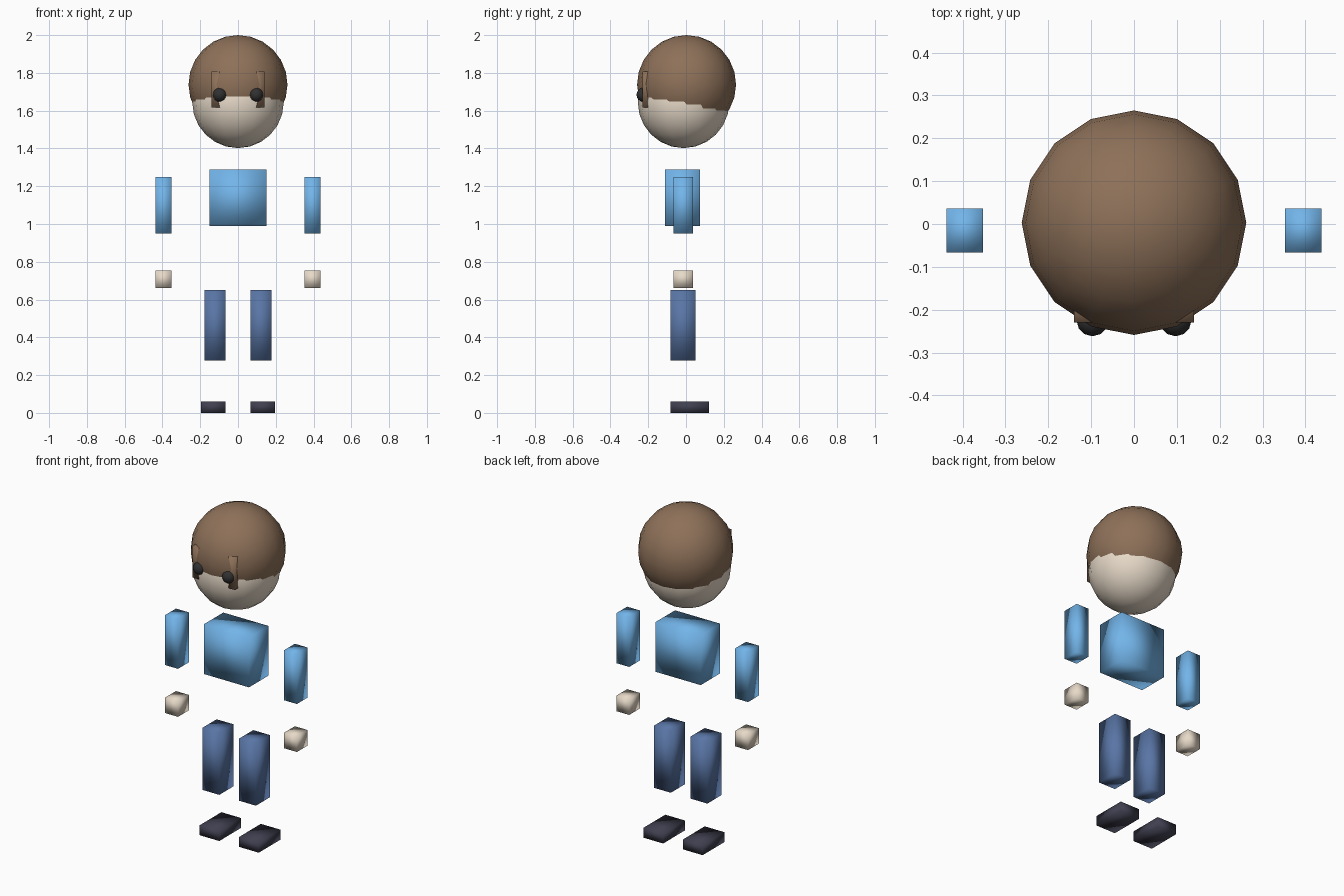
import bpy

if "Cube" in bpy.data.objects:
    bpy.data.objects.remove(bpy.data.objects["Cube"])

def material(name, r, g, b):
    m = bpy.data.materials.new(name)
    m.diffuse_color = (r, g, b, 1)
    m.use_nodes = True
    m.node_tree.nodes["Principled BSDF"].inputs["Base Color"].default_value = m.diffuse_color
    return m

skin = material("skin", 0.80, 0.70, 0.58)
brown = material("hair_brown", 0.27, 0.165, 0.10)
blue = material("shirt_blue", 0.17, 0.46, 0.82)
denim = material("trouser_blue", 0.10, 0.18, 0.38)
dark = material("shoe_dark", 0.05, 0.05, 0.08)
black = material("eye_black", 0.03, 0.03, 0.03)

def finish(name, mat):
    ob = bpy.context.object
    ob.name = name
    ob.data.materials.append(mat)
    bpy.ops.object.shade_smooth()
    return ob

def box(name, mat, x, y, z):
    """Box from (low, high) ranges on each axis."""
    bpy.ops.mesh.primitive_cube_add(size=1, location=[sum(r) / 2 for r in (x, y, z)])
    bpy.context.object.scale = [r[1] - r[0] for r in (x, y, z)]
    bpy.ops.object.transform_apply(location=False, rotation=False, scale=True)
    return finish(name, mat)

def ball(name, mat, radius, loc, seg, rings):
    bpy.ops.mesh.primitive_uv_sphere_add(segments=seg, ring_count=rings, radius=radius, location=loc)
    return finish(name, mat)

# Head and hair: overlapping spheres
ball("head", skin, 0.242, (0, -0.013, 1.644), 16, 12)
ball("hair", brown, 0.262, (0, 0.003, 1.738), 16, 12)

# Torso
box("torso", blue, (-0.15, 0.15), (-0.11, 0.075), (0.99, 1.288))

# Paired parts
for side, s in (("left", -1), ("right", 1)):
    def pair(name, mat, x, y, z):
        box(side + "_" + name, mat, sorted((s * x[0], s * x[1])), y, z)
    ball(side + "_eye", black, 0.037, (s * 0.097, -0.225, 1.684), 12, 8)
    pair("sideburn", brown, (0.06, 0.14), (-0.23, -0.17), (1.617, 1.807))
    pair("arm", blue, (0.352, 0.437), (-0.066, 0.036), (0.95, 1.25))
    pair("hand", skin, (0.352, 0.437), (-0.066, 0.036), (0.662, 0.755))
    pair("leg", denim, (0.066, 0.177), (-0.083, 0.05), (0.277, 0.65))
    pair("shoe", dark, (0.066, 0.196), (-0.083, 0.122), (0, 0.06))
